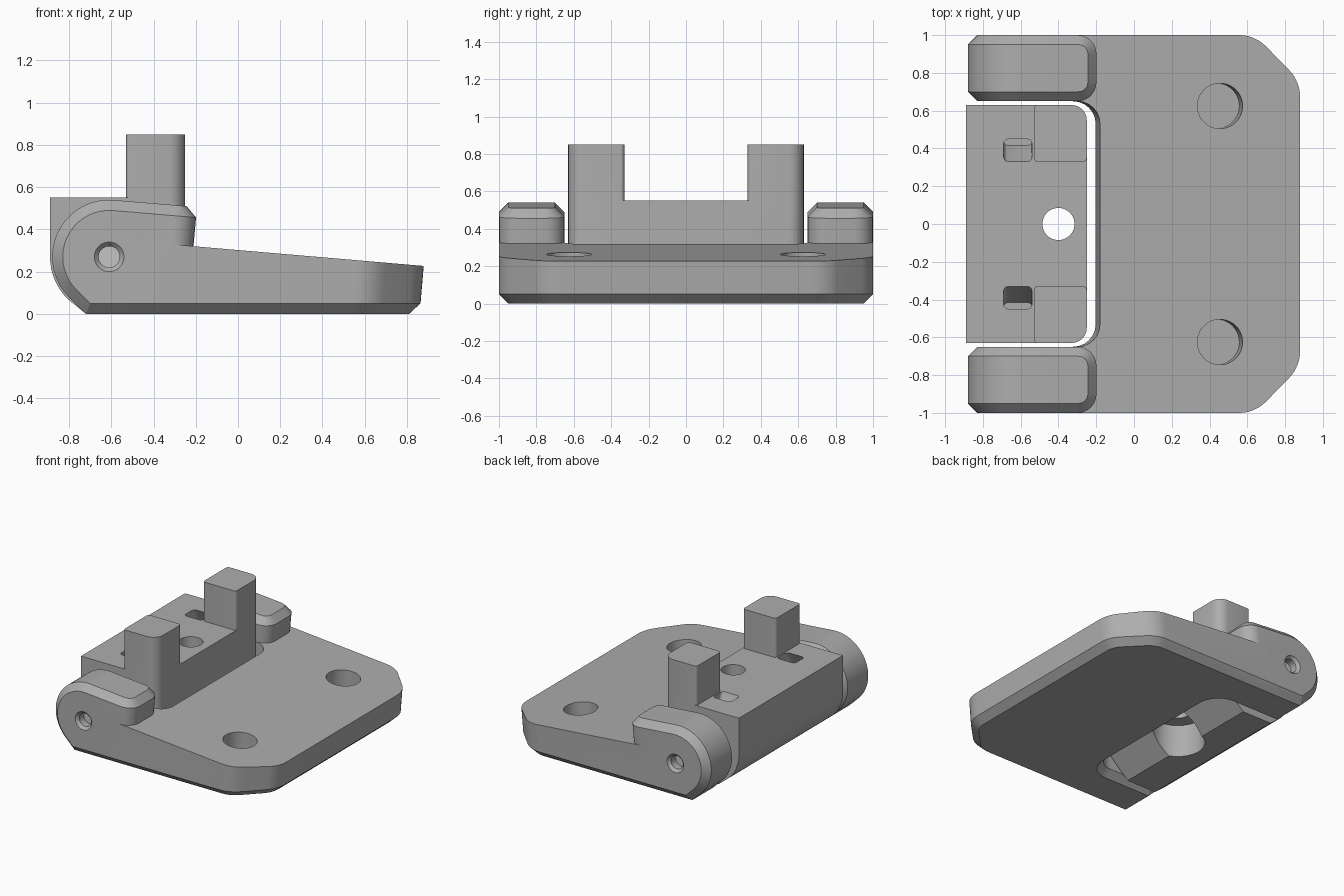
import bpy, bmesh
from math import radians, cos, sin, tan
from mathutils import Vector, Matrix

if "Cube" in bpy.data.objects:
    bpy.data.objects.remove(bpy.data.objects["Cube"], do_unlink=True)

TILT = 0.085            # slope of the plate top and lean of its walls
PIVOT = (-0.61, 0.27)   # hinge axis in x, z


def material(name, rgb):
    m = bpy.data.materials.new(name)
    m.use_nodes = True
    m.diffuse_color = (*rgb, 1)
    m.node_tree.nodes["Principled BSDF"].inputs["Base Color"].default_value = (*rgb, 1)
    return m


GREY = material("machined grey", (0.42, 0.42, 0.42))
PALE = material("pale pin grey", (0.55, 0.55, 0.55))


def rounded(corners, steps=6):
    """Polygon from (x, y, radius) corners, each filleted by a quadratic-free true arc."""
    out, n = [], len(corners)
    for i, (x, y, r) in enumerate(corners):
        p = Vector((x, y))
        if r == 0:
            out.append(p)
            continue
        a = (Vector(corners[i - 1][:2]) - p).normalized()
        b = (Vector(corners[(i + 1) % n][:2]) - p).normalized()
        half = a.angle(b) / 2
        centre = p + (a + b).normalized() * r / sin(half)
        start = p + a * r / tan(half) - centre
        end = p + b * r / tan(half) - centre
        turn = start.angle_signed(end)
        for k in range(steps + 1):
            t = -turn * k / steps
            out.append(centre + Matrix.Rotation(t, 2) @ start)
    return out


def prism(points, low, high, axis="z"):
    """Closed bmesh: a 2D outline extruded along z, or an x-z outline along y."""
    bm = bmesh.new()
    place = (lambda p: (p[0], p[1], low)) if axis == "z" else (lambda p: (p[0], low, p[1]))
    face = bm.faces.new([bm.verts.new(place(p)) for p in points])
    made = bmesh.ops.extrude_face_region(bm, geom=[face])["geom"]
    shift = (0, 0, high - low) if axis == "z" else (0, high - low, 0)
    bmesh.ops.translate(bm, vec=shift, verts=[v for v in made if isinstance(v, bmesh.types.BMVert)])
    bmesh.ops.recalc_face_normals(bm, faces=bm.faces)
    return bm


def bevel(bm, edges, size, segments=1):
    bmesh.ops.bevel(bm, geom=edges, offset=size, offset_type="OFFSET",
                    segments=segments, profile=0.5, affect="EDGES")


def finish(bm, name, mat=GREY):
    bmesh.ops.recalc_face_normals(bm, faces=bm.faces)
    mesh = bpy.data.meshes.new(name)
    bm.to_mesh(mesh)
    bm.free()
    mesh.materials.append(mat)
    ob = bpy.data.objects.new(name, mesh)
    bpy.context.collection.objects.link(ob)
    return ob


def activate(ob):
    bpy.ops.object.select_all(action="DESELECT")
    ob.select_set(True)
    bpy.context.view_layer.objects.active = ob


def combine(ob, other, operation="DIFFERENCE"):
    activate(ob)
    mod = ob.modifiers.new("combine", "BOOLEAN")
    mod.operation, mod.solver, mod.object = operation, "EXACT", other
    bpy.ops.object.modifier_apply(modifier=mod.name)
    bpy.data.objects.remove(other, do_unlink=True)


def cylinder(name, r1, r2, depth, matrix, mat=GREY):
    bm = bmesh.new()
    bmesh.ops.create_cone(bm, cap_ends=True, segments=40, radius1=r1, radius2=r2,
                          depth=depth, matrix=matrix)
    return finish(bm, name, mat)


def arc(radius, start, stop, steps):
    angles = [radians(start + (stop - start) * k / steps) for k in range(steps + 1)]
    return [(PIVOT[0] + radius * cos(a), PIVOT[1] + radius * sin(a)) for a in angles]


# Sloped plate with clipped corners and a hinge pocket
half = [(0.86, 0.755, 0.2), (0.62, 1, 0.2), (-0.45, 1, 0), (-0.45, 0.65, 0), (-0.207, 0.65, 0.12)]
outline = half + [(x, -y, r) for x, y, r in reversed(half)]
bm = prism(rounded(outline), 0, 0.3)
bevel(bm, [e for e in bm.edges if all(v.co.z < 0.001 for v in e.verts)], 0.05)
for v in bm.verts:
    if v.co.z > 0.2:
        v.co.z -= TILT * v.co.x
    v.co.x += TILT * v.co.z
plate = finish(bm, "base_plate")

# Hinge ears, chamfered all round with a rounded inner end
profile = [(-0.24, 0), (-0.194, 0.506)] + arc(0.27, 85, 225, 18) + [(-0.72, 0)]
for side in (-1, 1):
    bm = prism(profile, side * 0.65, side, "y")
    ends = [e for e in bm.edges if all(v.co.x > -0.3 for v in e.verts)
            and abs(e.verts[0].co.z - e.verts[1].co.z) > 0.3]
    bevel(bm, ends, 0.1, 6)
    bmesh.ops.recalc_face_normals(bm, faces=bm.faces)
    bevel(bm, [e for e in bm.edges if e.calc_face_angle(0) > radians(60)], 0.05)
    combine(plate, finish(bm, "hinge_ear"), "UNION")

# Blind screw holes in the plate and countersunk pivot holes in the ears
lean = Matrix.Rotation(TILT, 4, "Y")
for side in (-1, 1):
    hole = Matrix.Translation((0.455, side * 0.625, 0.26)) @ lean
    combine(plate, cylinder("screw_cutter", 0.12, 0.12, 0.4, hole))
    turn = Matrix.Rotation(radians(-90 * side), 4, "X")
    place = lambda y: Matrix.Translation((PIVOT[0], side * y, PIVOT[1])) @ turn
    combine(plate, cylinder("countersink_cutter", 0.05, 0.09, 0.04, place(1)))
    combine(plate, cylinder("pin_cutter", 0.05, 0.05, 0.2, place(1)))
    cylinder("hinge_pin", 0.05, 0.05, 0.05, place(0.9), PALE)

# Swinging block with a rounded heel and a relieved lower front edge
profile = ([(-0.25, 0.55), (-0.89, 0.55)] + arc(0.28, 180, 225, 8)
           + [(-0.72, 0), (-0.47, 0), (-0.25, 0.2)])
bm = prism(profile, -0.63, 0.63, "y")
bevel(bm, [e for e in bm.edges if all(v.co.x > -0.26 and abs(v.co.y) > 0.6 for v in e.verts)
           and abs(e.verts[0].co.z - e.verts[1].co.z) > 0.3], 0.08, 6)
block = finish(bm, "hinge_block")

# Upright posts
for side in (-1, 1):
    corners = [(-0.25, 0.33, 0.02), (-0.25, 0.63, 0.08), (-0.53, 0.63, 0.02), (-0.53, 0.33, 0.02)]
    post = prism(rounded([(x, side * y, r) for x, y, r in corners]), 0.45, 0.85)
    combine(block, finish(post, "upright_post"), "UNION")

# Slanted slots behind the posts
for side in (-1, 1):
    corners = [(-0.69, 0.33, 0.025), (-0.69, 0.45, 0.025), (-0.54, 0.45, 0.025), (-0.54, 0.33, 0.025)]
    bm = prism(rounded([(x, side * y, r) for x, y, r in corners], 3), 0.38, 0.6)
    for v in bm.verts:
        v.co.y += side * 0.5 * (0.55 - v.co.z)
    combine(block, finish(bm, "slot_cutter"))

# Central through hole with a counterbore from below
for radius, low, high in ((0.085, -0.1, 0.7), (0.19, -0.1, 0.25)):
    at = Matrix.Translation((-0.4, 0, (low + high) / 2))
    combine(block, cylinder("bore_cutter", radius, radius, high - low, at))

for ob in (plate, block):
    activate(ob)
    bpy.ops.object.shade_smooth_by_angle(angle=radians(25))
